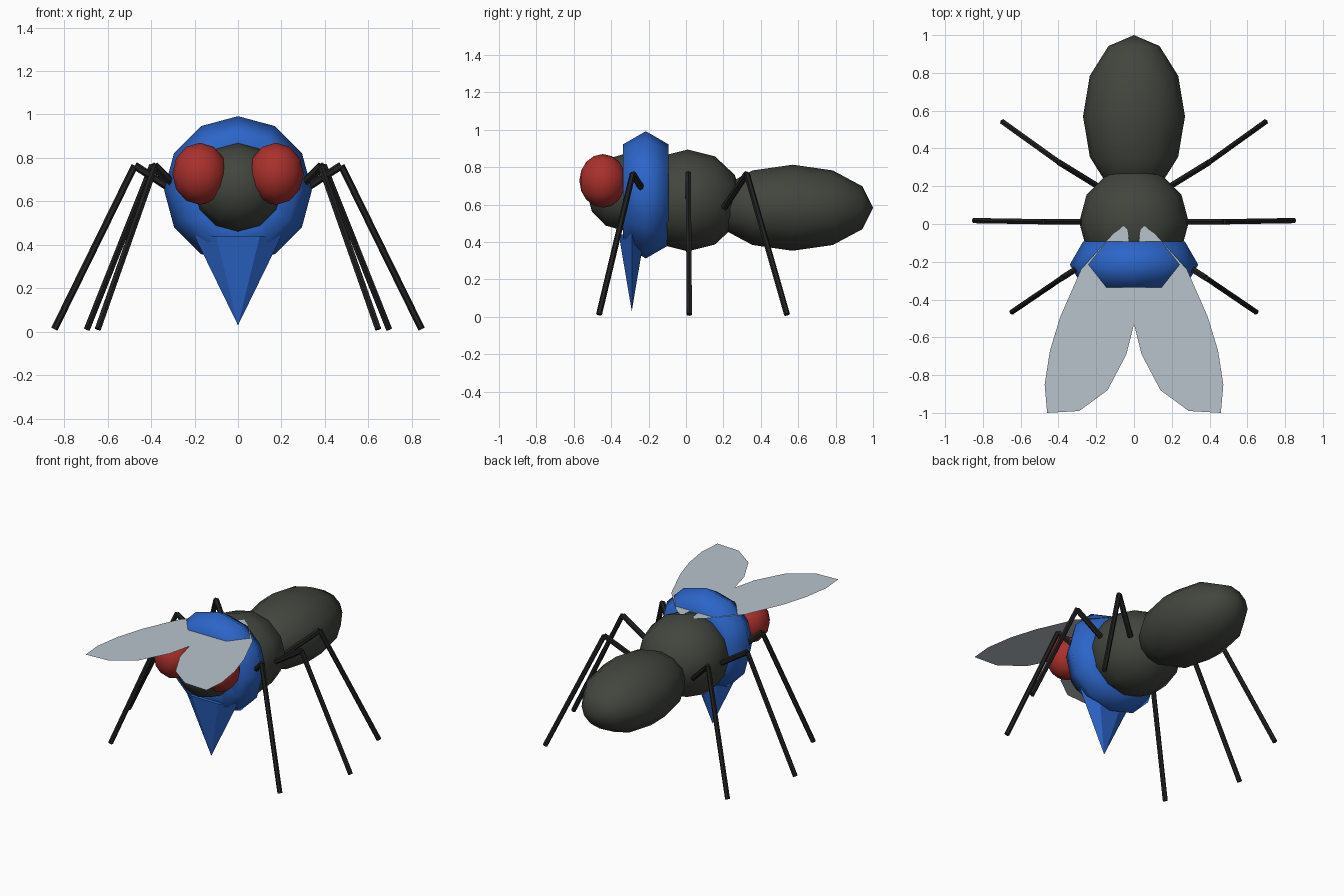
import bpy, bmesh
from math import pi
from mathutils import Vector, Matrix

if "Cube" in bpy.data.objects:
    bpy.data.objects.remove(bpy.data.objects["Cube"])


def material(name, rgb):
    m = bpy.data.materials.new(name)
    m.diffuse_color = (*rgb, 1)
    m.use_nodes = True
    m.node_tree.nodes["Principled BSDF"].inputs["Base Color"].default_value = m.diffuse_color
    return m


BODY = material("charcoal", (0.055, 0.06, 0.048))
RED = material("red", (0.40, 0.03, 0.025))
BLUE = material("blue", (0.025, 0.13, 0.58))
BLACK = material("black", (0.015, 0.015, 0.015))
WING = material("pale_wing", (0.48, 0.55, 0.60))


def finish(bm, name, mat, smooth=True):
    bmesh.ops.recalc_face_normals(bm, faces=bm.faces[:])
    for f in bm.faces:
        f.smooth = smooth
    me = bpy.data.meshes.new(name)
    bm.to_mesh(me)
    bm.free()
    me.materials.append(mat)
    ob = bpy.data.objects.new(name, me)
    bpy.context.collection.objects.link(ob)
    return ob


def ellipsoid(name, centre, radii, mat, segs=12, rings=6):
    """Low-poly sphere with its poles along y."""
    bm = bmesh.new()
    bmesh.ops.create_uvsphere(bm, u_segments=segs, v_segments=rings, radius=1)
    bm.transform(Matrix.Translation(centre) @ Matrix.Diagonal((*radii, 1))
                 @ Matrix.Rotation(pi / 2, 4, 'X'))
    return finish(bm, name, mat)


def rod(bm, a, b, r, sides=6):
    a, b = Vector(a), Vector(b)
    d = b - a
    mat = Matrix.Translation((a + b) / 2) @ d.to_track_quat('Z', 'Y').to_matrix().to_4x4()
    bmesh.ops.create_cone(bm, cap_ends=True, segments=sides, radius1=r, radius2=r,
                          depth=d.length, matrix=mat)


# Body and head
ellipsoid("abdomen", (0, 0.57, 0.583), (0.27, 0.43, 0.23), BODY)
ellipsoid("thorax", (0, 0.01, 0.622), (0.29, 0.29, 0.272), BODY)
ellipsoid("head", (0, -0.33, 0.665), (0.205, 0.20, 0.205), BODY)

# Scarf ring around the neck: hexagonal section swept in 12 steps
bpy.ops.mesh.primitive_torus_add(major_segments=12, minor_segments=6,
                                 major_radius=0.20, minor_radius=0.14,
                                 location=(0, -0.215, 0.652), rotation=(pi / 2, 0, 0))
scarf = bpy.context.object
scarf.name = "scarf_ring"
scarf.data.materials.append(BLUE)
bpy.ops.object.shade_smooth()

# Pointed scarf flap hanging below the ring
bm = bmesh.new()
bmesh.ops.create_cone(bm, cap_ends=True, segments=6, radius1=0, radius2=1, depth=1)
bmesh.ops.remove_doubles(bm, verts=bm.verts[:], dist=1e-4)
xs = [v.co.x for v in bm.verts if v.co.z > 0]
if max(xs) < 0.95:  # corners belong on the sides
    bm.transform(Matrix.Rotation(pi / 6, 4, 'Z'))
bm.transform(Matrix.Translation((0, -0.29, 0.235)) @ Matrix.Diagonal((0.2, 0.08, 0.41, 1)))
finish(bm, "scarf_flap", BLUE, smooth=False)

# Half outline of a flat wing, root to tip and back
WING_OUTLINE = [(0.04, 0.0), (0.11, -0.05), (0.28, -0.24), (0.39, -0.49), (0.445, -0.67),
                (0.473, -0.85), (0.46, -1.0), (0.29, -0.99), (0.14, -0.88),
                (0.04, -0.69), (0.0, -0.53), (0.0, -0.25)]

# Leg paths: root, knee, foot
LEGS = {
    "front": ((0.20, -0.17, 0.58), (0.38, -0.285, 0.765), (0.645, -0.465, 0.012)),
    "middle": ((0.25, 0.012, 0.62), (0.475, 0.012, 0.765), (0.845, 0.018, 0.012)),
    "rear": ((0.20, 0.205, 0.585), (0.395, 0.325, 0.765), (0.695, 0.54, 0.012)),
}

for side, s in (("left", -1), ("right", 1)):
    # Eyes
    ellipsoid(f"{side}_eye", (s * 0.175, -0.445, 0.727), (0.127, 0.125, 0.143), RED, 12, 8)

    # Wings
    bm = bmesh.new()
    bm.faces.new([bm.verts.new((s * x, y, 0.875)) for x, y in WING_OUTLINE])
    finish(bm, f"{side}_wing", WING, smooth=False)

    # Legs
    for name, path in LEGS.items():
        root, knee, foot = [(s * x, y, z) for x, y, z in path]
        bm = bmesh.new()
        rod(bm, root, knee, 0.018)
        rod(bm, knee, foot, 0.016)
        finish(bm, f"{side}_{name}_leg", BLACK, smooth=False)
